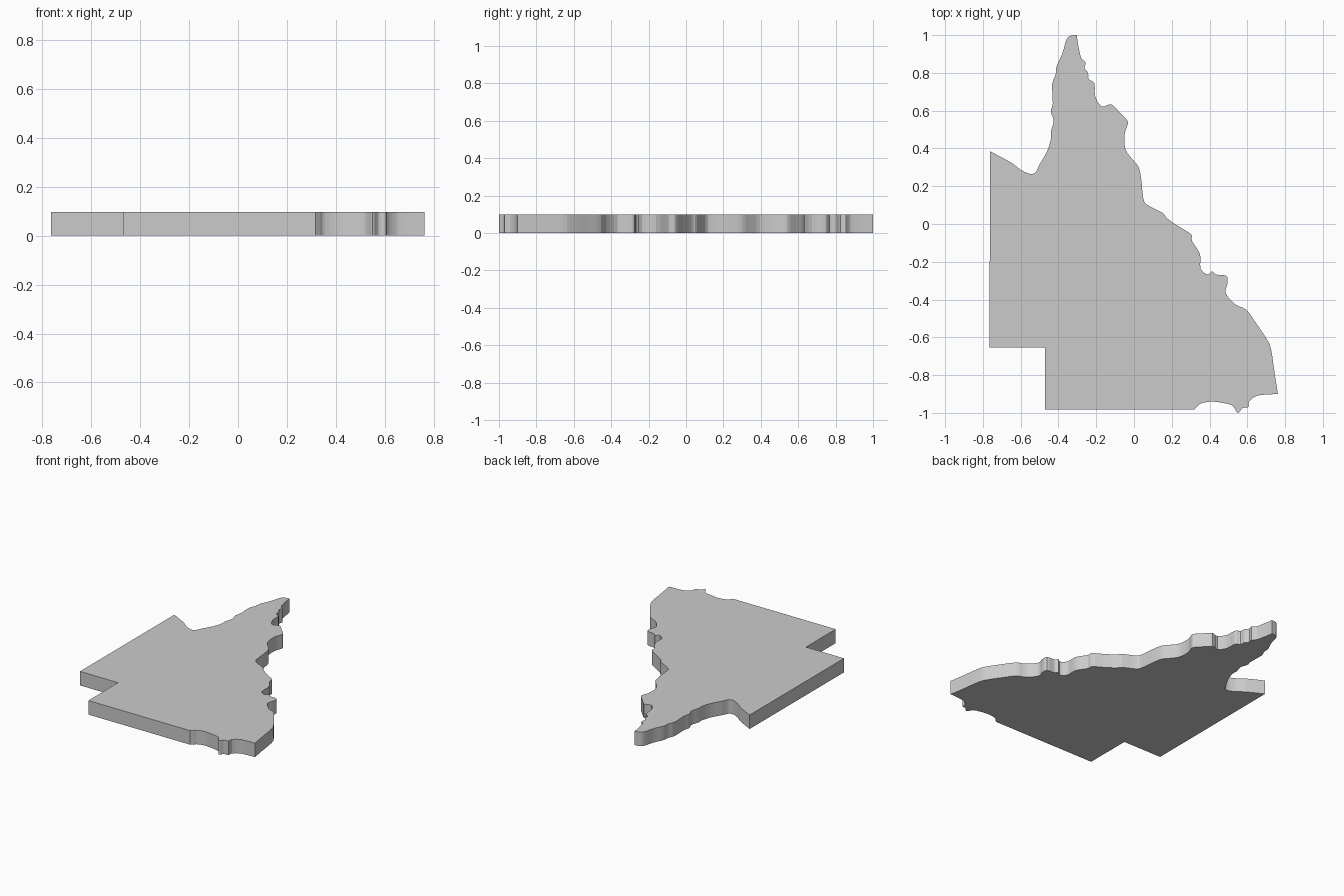
import bpy, bmesh
from mathutils import Vector

HEIGHT = 0.098

# Gulf shore, running from the west corner up to the northern tip
gulf = [(-.762, .385), (-.65, .325), (-.60, .287), (-.55, .265), (-.52, .275),
        (-.50, .315), (-.46, .385), (-.44, .45), (-.44, .49), (-.425, .545),
        (-.44, .595), (-.43, .64), (-.433, .74), (-.415, .79), (-.41, .835),
        (-.38, .90), (-.36, .97), (-.34, .995), (-.303, 1.0)]

# East shore, from the tip down to the south-east corner
east = [(-.303, 1.0), (-.295, .945), (-.28, .88), (-.256, .855), (-.262, .825),
        (-.243, .80), (-.24, .767), (-.21, .745), (-.205, .675), (-.17, .622),
        (-.12, .633), (-.075, .59), (-.033, .543), (-.04, .51), (-.05, .47),
        (-.045, .395), (-.01, .345), (.025, .30), (.04, .225), (.047, .15),
        (.065, .105), (.15, .06), (.175, .03), (.24, -.015), (.303, -.055),
        (.307, -.09), (.35, -.16), (.352, -.235), (.39, -.268), (.415, -.25),
        (.435, -.268), (.49, -.275), (.495, -.315), (.485, -.365), (.535, -.425),
        (.595, -.455), (.65, -.53), (.70, -.605), (.725, -.66), (.745, -.795),
        (.762, -.90)]

# Winding part of the south border
south = [(.762, -.90), (.675, -.905), (.64, -.915), (.61, -.94), (.605, -.97),
         (.575, -.975), (.55, -1.0), (.525, -.965), (.495, -.952), (.415, -.94),
         (.355, -.95), (.335, -.967), (.317, -.983)]

# Straight surveyed border with its square notch
straight = [(-.47, -.983), (-.47, -.655), (-.765, -.655)]


def smooth_line(points, steps=3):
    """Catmull-Rom curve through the points, without the last one."""
    p = [Vector(q) for q in points]
    p = [p[0]] + p + [p[-1]]
    out = []
    for a, b, c, d in zip(p, p[1:], p[2:], p[3:]):
        for i in range(steps):
            t = i / steps
            out.append(0.5 * (2 * b + (c - a) * t
                              + (2 * a - 5 * b + 4 * c - d) * t ** 2
                              + (3 * b - a - 3 * c + d) * t ** 3))
    return out


outline = smooth_line(gulf) + smooth_line(east) + smooth_line(south)
outline += [Vector(south[-1])] + [Vector(q) for q in straight]

# Flat plate: one outline face extruded upwards
bm = bmesh.new()
base = bm.faces.new([bm.verts.new((v.x, v.y, 0)) for v in outline])
top = bmesh.ops.extrude_face_region(bm, geom=[base], use_keep_orig=True)
verts = [g for g in top["geom"] if isinstance(g, bmesh.types.BMVert)]
bmesh.ops.translate(bm, verts=verts, vec=(0, 0, HEIGHT))
bmesh.ops.recalc_face_normals(bm, faces=bm.faces)

mesh = bpy.data.meshes.new("map_plate")
bm.to_mesh(mesh)
bm.free()
bpy.context.collection.objects.link(bpy.data.objects.new("map_plate", mesh))
